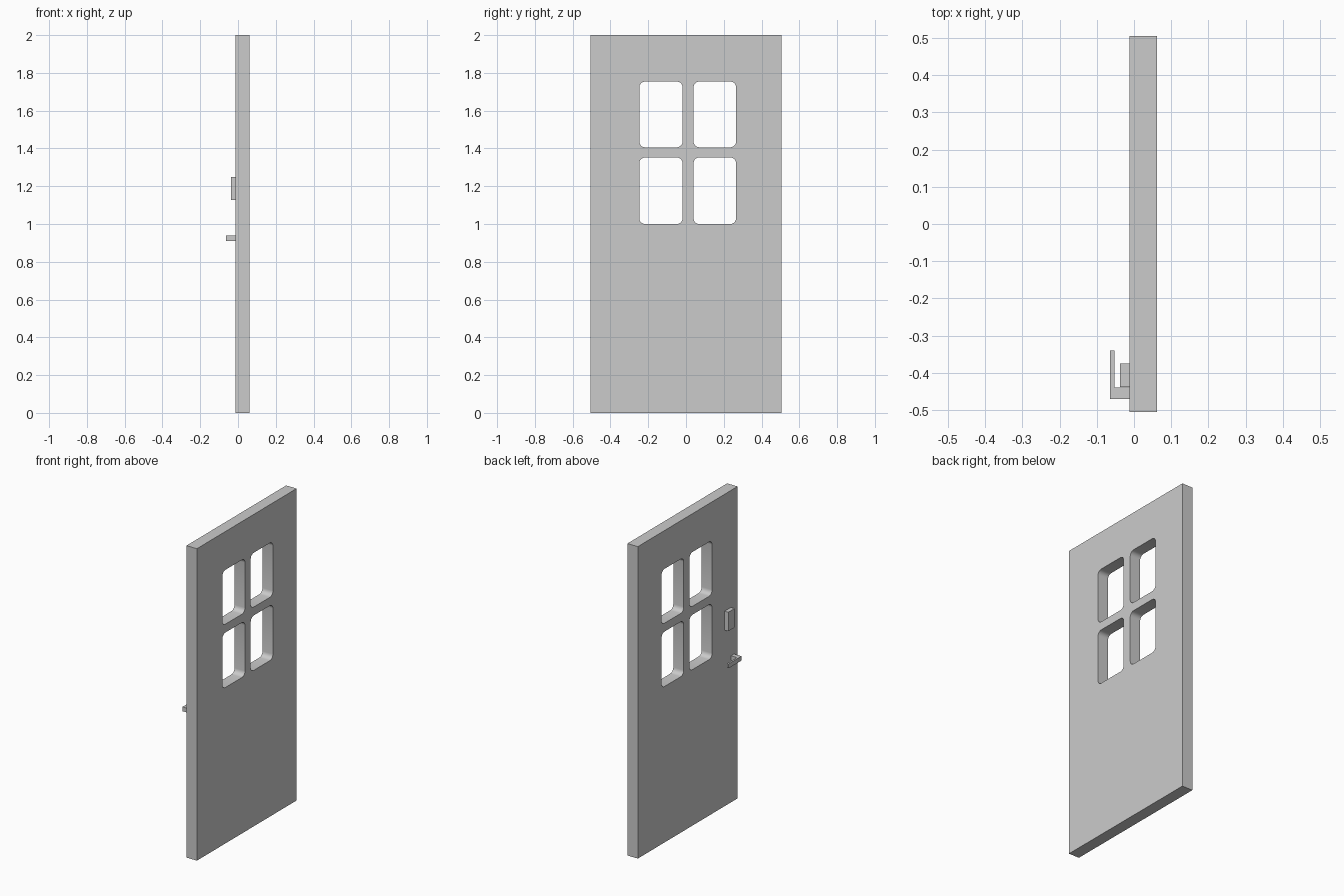
import bpy
import bmesh
from math import cos, sin, pi
from mathutils import Vector

cube = bpy.data.objects.get("Cube")
if cube:
    bpy.data.objects.remove(cube, do_unlink=True)

grey = bpy.data.materials.new("plain grey")
grey.use_nodes = True
colour = (0.6, 0.6, 0.6, 1)
grey.diffuse_color = colour
grey.node_tree.nodes["Principled BSDF"].inputs["Base Color"].default_value = colour

BACK, FRONT = -0.012, 0.062      # the two broad faces of the door
CORNER, STEPS = 0.03, 5          # rounding of the window openings


def add_object(name, bm):
    bmesh.ops.recalc_face_normals(bm, faces=bm.faces)
    mesh = bpy.data.meshes.new(name)
    bm.to_mesh(mesh)
    bm.free()
    mesh.materials.append(grey)
    obj = bpy.data.objects.new(name, mesh)
    bpy.context.collection.objects.link(obj)
    return obj


def rounded_opening(y0, y1, z0, z1):
    """Outline of a window opening, as (y, z) points."""
    centres = [(y1 - CORNER, z1 - CORNER), (y0 + CORNER, z1 - CORNER),
               (y0 + CORNER, z0 + CORNER), (y1 - CORNER, z0 + CORNER)]
    points = []
    for quarter, (cy, cz) in enumerate(centres):
        for i in range(STEPS + 1):
            a = (quarter + i / STEPS) * pi / 2
            points.append((cy + CORNER * cos(a), cz + CORNER * sin(a)))
    return points


def prism(name, outlines, axis, start, end):
    """Fill outlines (later ones are holes) and extrude them along an axis."""
    bm = bmesh.new()
    edges = []
    for outline in outlines:
        verts = []
        for a, b in outline:
            co = [a, b]
            co.insert(axis, start)
            verts.append(bm.verts.new(co))
        edges += [bm.edges.new((v, verts[i - 1])) for i, v in enumerate(verts)]
    normal = Vector((0, 0, 0))
    normal[axis] = 1
    bmesh.ops.triangle_fill(bm, edges=edges, use_beauty=True, normal=normal)
    result = bmesh.ops.extrude_face_region(bm, geom=bm.faces[:], use_keep_orig=True)
    moved = [g for g in result["geom"] if isinstance(g, bmesh.types.BMVert)]
    bmesh.ops.translate(bm, verts=moved, vec=normal * (end - start))
    return add_object(name, bm)


def rectangle(a0, a1, b0, b1):
    return [(a0, b0), (a1, b0), (a1, b1), (a0, b1)]


# Door panel with four rounded window openings
openings = [rounded_opening(y0, y1, z0, z1)
            for y0, y1 in ((-0.247, -0.018), (0.04, 0.265))
            for z0, z1 in ((1.0, 1.352), (1.406, 1.754))]
panel = prism("door_panel", [rectangle(-0.505, 0.505, 0, 2)] + openings, 0, BACK, FRONT)
bpy.context.view_layer.objects.active = panel
panel.select_set(True)
bpy.ops.object.shade_smooth_by_angle(angle=pi / 6)

# Lock plate above the handle
prism("lock_plate", [rectangle(-0.438, -0.375, 1.128, 1.25)], 0, -0.038, BACK)

# L-shaped lever handle
lever = [(BACK, -0.47), (BACK, -0.44), (-0.053, -0.44),
         (-0.053, -0.34), (-0.064, -0.34), (-0.064, -0.47)]
prism("lever_handle", [lever], 2, 0.911, 0.939)
